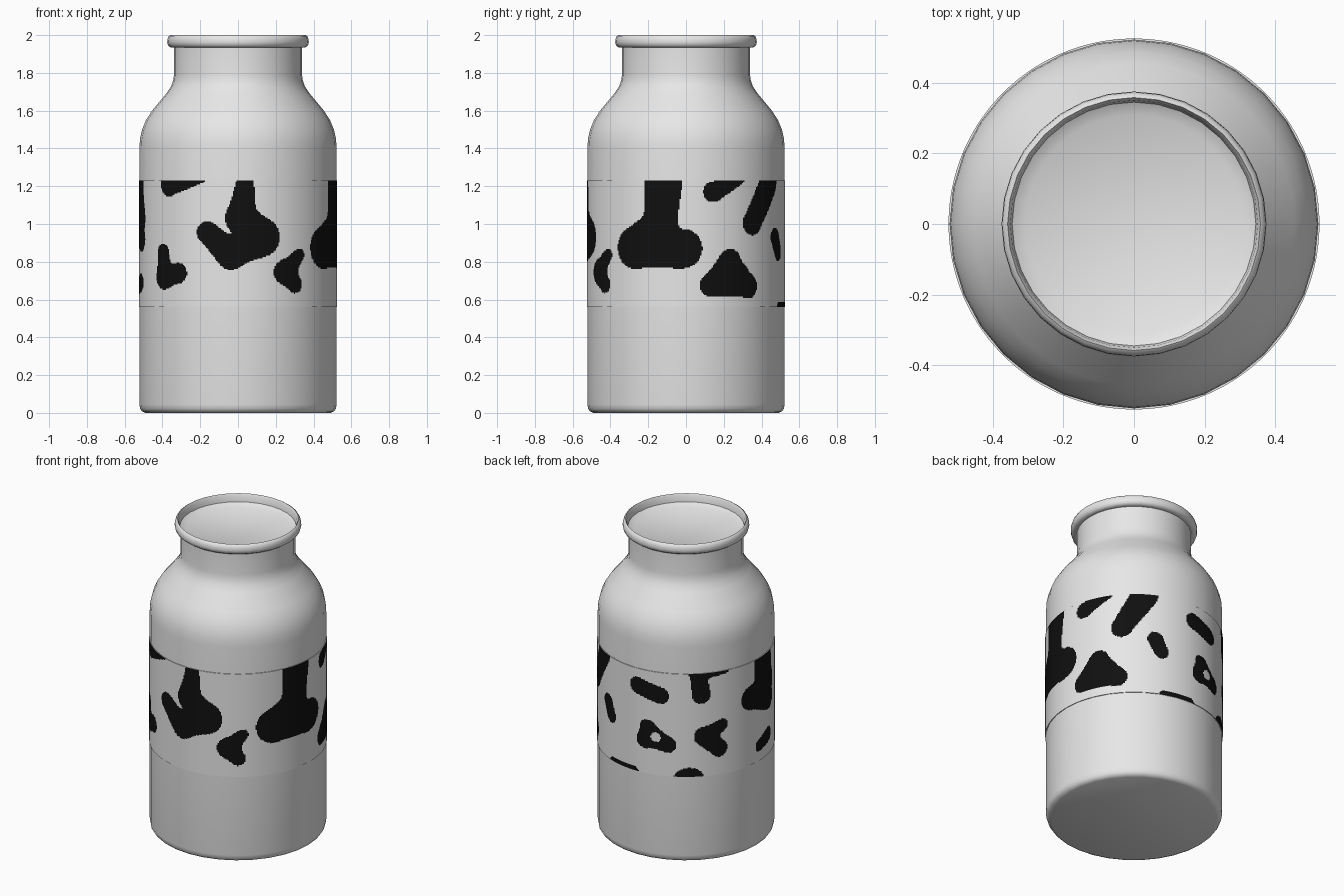
import bpy, math

if "Cube" in bpy.data.objects:
    bpy.data.objects.remove(bpy.data.objects["Cube"])

R = 0.525                      # label radius
Z0, Z1 = 0.56, 1.23            # label height range


def material(name, rgb):
    m = bpy.data.materials.new(name)
    m.diffuse_color = (*rgb, 1)
    m.use_nodes = True
    m.node_tree.nodes["Principled BSDF"].inputs["Base Color"].default_value = m.diffuse_color
    return m


white = material("white", (0.8, 0.8, 0.8))
black = material("black", (0.005, 0.005, 0.005))


def revolve(name, profile, sides, closed=True):
    """Lathe (radius, z) points around z, from bottom outside to top inside."""
    verts, faces = [], []
    for r, z in profile:
        for i in range(sides):
            a = 2 * math.pi * i / sides
            verts.append((r * math.sin(a), -r * math.cos(a), z))
    for k in range(len(profile) - 1):
        for i in range(sides):
            j = (i + 1) % sides
            faces.append((k * sides + i, k * sides + j,
                          (k + 1) * sides + j, (k + 1) * sides + i))
    if closed:
        top = (len(profile) - 1) * sides
        faces.append(tuple(reversed(range(sides))))
        faces.append(tuple(range(top, top + sides)))
    mesh = bpy.data.meshes.new(name)
    mesh.from_pydata(verts, [], faces)
    ob = bpy.data.objects.new(name, mesh)
    bpy.context.collection.objects.link(ob)
    mesh.materials.append(white)
    bpy.ops.object.select_all(action='DESELECT')
    ob.select_set(True)
    bpy.context.view_layer.objects.active = ob
    bpy.ops.object.shade_smooth_by_angle(angle=math.radians(40))
    return ob


# Bottle: base, body, shoulder, neck, rolled rim and the closed surface inside it
revolve("bottle", [
    (0.49, 0.0), (0.508, 0.008), (0.518, 0.022), (0.522, 0.045),
    (0.522, 1.40), (0.519, 1.45), (0.508, 1.50), (0.487, 1.55), (0.455, 1.60),
    (0.38, 1.69), (0.355, 1.727), (0.343, 1.76), (0.339, 1.79), (0.339, 1.935),
    (0.357, 1.935), (0.37, 1.945), (0.375, 1.962), (0.373, 1.98), (0.367, 1.994),
    (0.358, 2.0), (0.350, 1.985), (0.345, 1.95), (0.31, 1.93)], 32)

# Spots: chains of discs (degrees from the front, height, radius)
SPOTS = [
    [(-44, 1.21, .065), (-22, 1.245, .03)],
    [(4.4, 1.25, .042), (2, 1.03, .08), (13, .93, .1), (-4, .84, .075), (-18, .955, .06)],
    [(-49, .85, .045), (-48, .72, .06), (-37, .74, .055)],
    [(38, .835, .035), (28.5, .745, .06), (35, .68, .047)],
    [(77, 1.27, .105), (75, 1.0, .09), (59, .875, .105), (88, .87, .105)],
    [(106, 1.17, .055), (124, 1.24, .025)],
    [(147, 1.22, .08), (132, 1.005, .065)],
    [(116, .81, .055), (105, .675, .055), (129, .67, .055), (117, .8, .055)],
    [(154, .93, .05), (158, .85, .045)],
    [(160, .56, .03), (178, .54, .05)],
    [(189, .86, .045), (187, .775, .045), (203, .765, .045), (190, .86, .045)],
    [(182, 1.12, .055), (198, 1.08, .055)],
    [(225, 1.09, .055), (223, 1.24, .05), (241, 1.24, .03)],
    [(239, .88, .04), (227, .82, .055), (237, .73, .055)],
    [(217, .52, .1)],
    [(276, 1.25, .1), (278, 1.03, .11), (262, 1.0, .07), (283, .92, .07)],
    [(271, .66, .04), (282, .69, .05)],
]
HOLE = (195, .805, .032)
M = math.radians(1) * R        # metres along the label per degree


def offset(a, c):
    return ((a - c + 180) % 360 - 180) * M


def spot_distance(chain, a, z):
    """Signed distance to a chain of tapered capsules, softly blended."""
    d, k = 1.0, 0.03
    for p, q in zip(chain, chain[1:] or chain):
        x, y = offset(a, p[0]), z - p[1]
        if abs(x) > 0.6:
            continue
        u, v = (q[0] - p[0]) * M, q[1] - p[1]
        t = max(0, min(1, (x * u + y * v) / (u * u + v * v + 1e-9)))
        e = math.hypot(x - t * u, y - t * v) - p[2] - t * (q[2] - p[2])
        h = max(0, k - abs(d - e)) / k
        d = min(d, e) - h * h * k / 4
    return d


def is_spot(a, z):
    if math.hypot(offset(a, HOLE[0]), z - HOLE[1]) < HOLE[2]:
        return False
    return any(abs(offset(a, s[0][0])) < 0.5 and spot_distance(s, a, z) < 0 for s in SPOTS)


# Label: thin fine-grained band around the body, faces coloured by the spot rule
SIDES, ROWS = 480, 96
rows = [(R, Z0 + (Z1 - Z0) * k / ROWS) for k in range(ROWS + 1)]
label = revolve("spotted_label", [(0.518, Z0)] + rows + [(0.518, Z1)], SIDES, closed=False)
label.data.materials.append(black)
for k in range(ROWS):
    for i in range(SIDES):
        if is_spot((i + 0.5) * 360 / SIDES, Z0 + (Z1 - Z0) * (k + 0.5) / ROWS):
            label.data.polygons[(k + 1) * SIDES + i].material_index = 1
